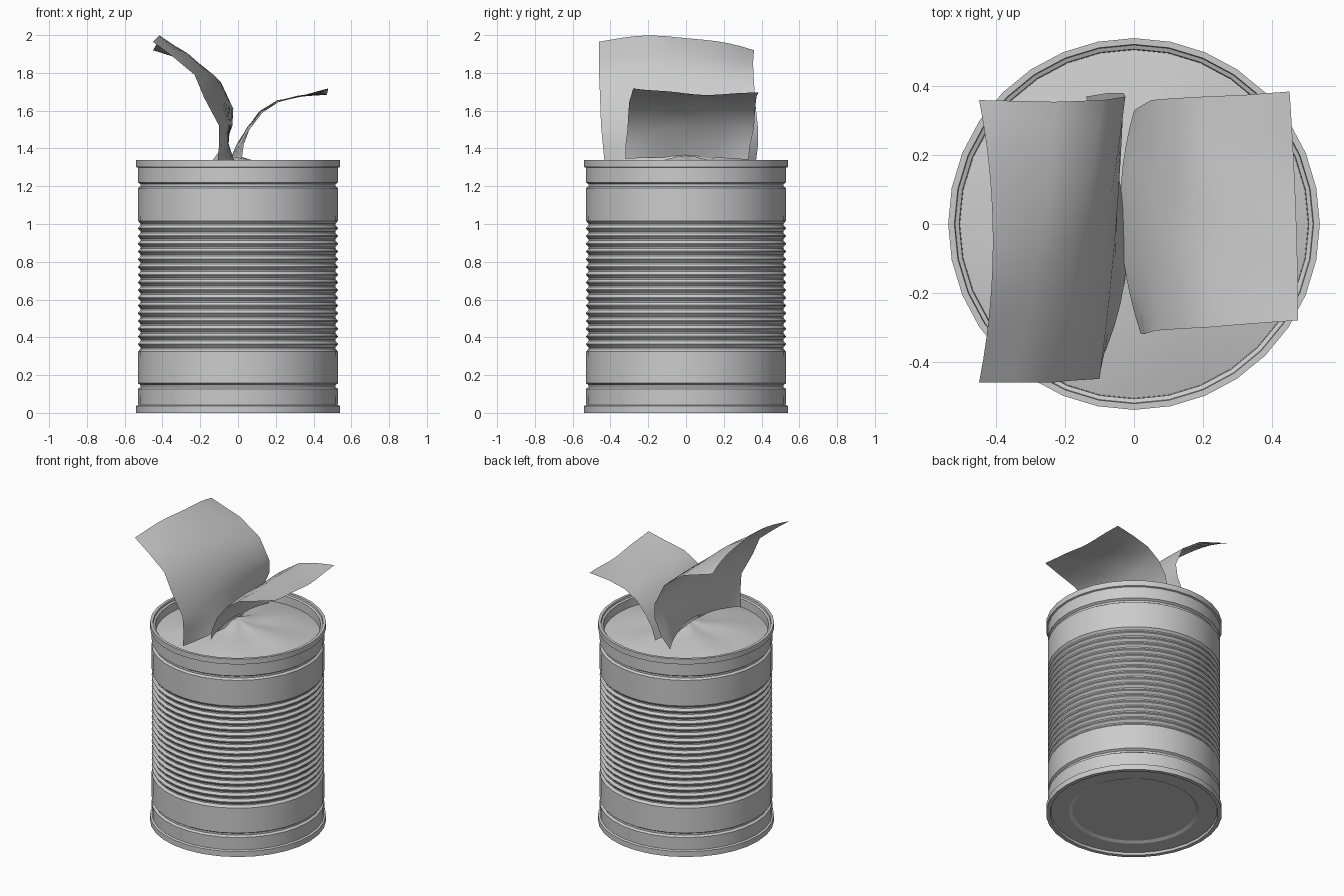
import bpy, math
from math import sin, cos, pi, radians, exp, hypot

if "Cube" in bpy.data.objects:
    bpy.data.objects.remove(bpy.data.objects["Cube"])

SIDES = 32


def make_object(name, verts, faces, angle):
    mesh = bpy.data.meshes.new(name)
    mesh.from_pydata(verts, [], faces)
    mesh.validate()
    obj = bpy.data.objects.new(name, mesh)
    bpy.context.collection.objects.link(obj)
    bpy.ops.object.select_all(action='DESELECT')
    obj.select_set(True)
    bpy.context.view_layer.objects.active = obj
    bpy.ops.object.shade_smooth_by_angle(angle=radians(angle))
    return obj


def lathe(name, rings, height=lambda x, y, z: z, close_start=False, close_end=False, angle=25):
    """Spin (radius, z) pairs about z; height() may reshape the surface."""
    verts, faces = [], []
    for r, z in rings:
        for i in range(SIDES):
            a = 2 * pi * i / SIDES
            x, y = r * cos(a), r * sin(a)
            verts.append((x, y, height(x, y, z)))
    for k in range(len(rings) - 1):
        for i in range(SIDES):
            j = (i + 1) % SIDES
            a, b = k * SIDES, (k + 1) * SIDES
            faces.append((a + i, a + j, b + j, b + i))
    if close_start:
        faces.append(tuple(reversed(range(SIDES))))
    if close_end:
        n = len(verts) - SIDES
        faces.append(tuple(range(n, n + SIDES)))
    return make_object(name, verts, faces, angle)


# can: recessed bottom, rims, two beads and the ribbed middle
profile = [(0.38, 0.025), (0.40, 0.015), (0.51, 0.015), (0.515, 0.0), (0.54, 0.0),
           (0.54, 0.037), (0.528, 0.042)]


def bead(z):
    return [(0.53, z - 0.015), (0.516, z - 0.006), (0.516, z + 0.006), (0.53, z + 0.015)]


profile += bead(0.142)
RIBS, Z0, Z1 = 17, 0.325, 1.02
step = (Z1 - Z0) / RIBS
for i in range(RIBS):
    z = Z0 + i * step
    profile += [(0.529, z), (0.516, z + step * 0.35), (0.516, z + step * 0.55), (0.529, z + step * 0.9)]
profile += bead(1.205)
profile += [(0.53, 1.298), (0.54, 1.302), (0.54, 1.338), (0.522, 1.338), (0.520, 1.325),
            (0.508, 1.32), (0.505, 1.24)]
lathe("can", profile, close_start=True)


# lid: shallow dome pinched up around the slit
def lid_height(x, y, z):
    r = hypot(x, y)
    a = math.atan2(y, x)
    pucker = 0.035 * exp(-(x / 0.06) ** 2 - (y / 0.12) ** 2)
    folds = 0.006 * cos(5 * a) * sin(pi * min(1, r / 0.5))
    return 1.265 + 0.062 * (1 - (r / 0.506) ** 2) + pucker + folds


lathe("lid", [(0.506 - 0.504 * k / 10, 0) for k in range(11)], lid_height, close_end=True, angle=60)


# sheets: lofted through a front, a middle and a back rail
def sheet(name, front, middle, back, cols=12, wave=0.006):
    verts, faces = [], []
    rows = len(front)
    for k, (p, q, s) in enumerate(zip(front, middle, back)):
        for i in range(cols + 1):
            t = i / cols
            w = ((1 - t) * (1 - 2 * t), 4 * t * (1 - t), t * (2 * t - 1))
            x, y, z = (w[0] * a + w[1] * b + w[2] * c for a, b, c in zip(p, q, s))
            z += wave * sin(9 * t + 2 * k) * sin(pi * t)
            verts.append((x, y, z))
    n = cols + 1
    for k in range(rows - 1):
        for i in range(cols):
            faces.append((k * n + i, k * n + i + 1, (k + 1) * n + i + 1, (k + 1) * n + i))
    return make_object(name, verts, faces, 60)


sheet("left_sheet",
      [(-0.11, -0.43, 1.31), (-0.10, -0.44, 1.42), (-0.10, -0.45, 1.52), (-0.18, -0.455, 1.67),
       (-0.23, -0.46, 1.79), (-0.35, -0.46, 1.89), (-0.45, -0.46, 1.965)],
      [(-0.02, -0.03, 1.34), (-0.05, -0.04, 1.42), (-0.055, -0.04, 1.54), (-0.09, -0.05, 1.68),
       (-0.16, -0.05, 1.80), (-0.27, -0.05, 1.90), (-0.41, -0.05, 1.993)],
      [(-0.14, 0.37, 1.33), (-0.08, 0.38, 1.41), (-0.03, 0.38, 1.52), (-0.025, 0.37, 1.61),
       (-0.09, 0.36, 1.75), (-0.23, 0.355, 1.85), (-0.45, 0.36, 1.92)])

sheet("right_sheet",
      [(0.02, -0.32, 1.345), (0.03, -0.32, 1.42), (0.06, -0.31, 1.50), (0.13, -0.305, 1.59),
       (0.22, -0.30, 1.65), (0.34, -0.29, 1.68), (0.477, -0.28, 1.718)],
      [(-0.04, 0.01, 1.35), (-0.005, 0.02, 1.42), (0.05, 0.03, 1.51), (0.12, 0.04, 1.60),
       (0.21, 0.05, 1.65), (0.33, 0.05, 1.675), (0.47, 0.05, 1.69)],
      [(0.0, 0.33, 1.34), (0.015, 0.34, 1.42), (0.05, 0.36, 1.51), (0.11, 0.365, 1.59),
       (0.20, 0.37, 1.65), (0.32, 0.375, 1.68), (0.452, 0.385, 1.697)])
